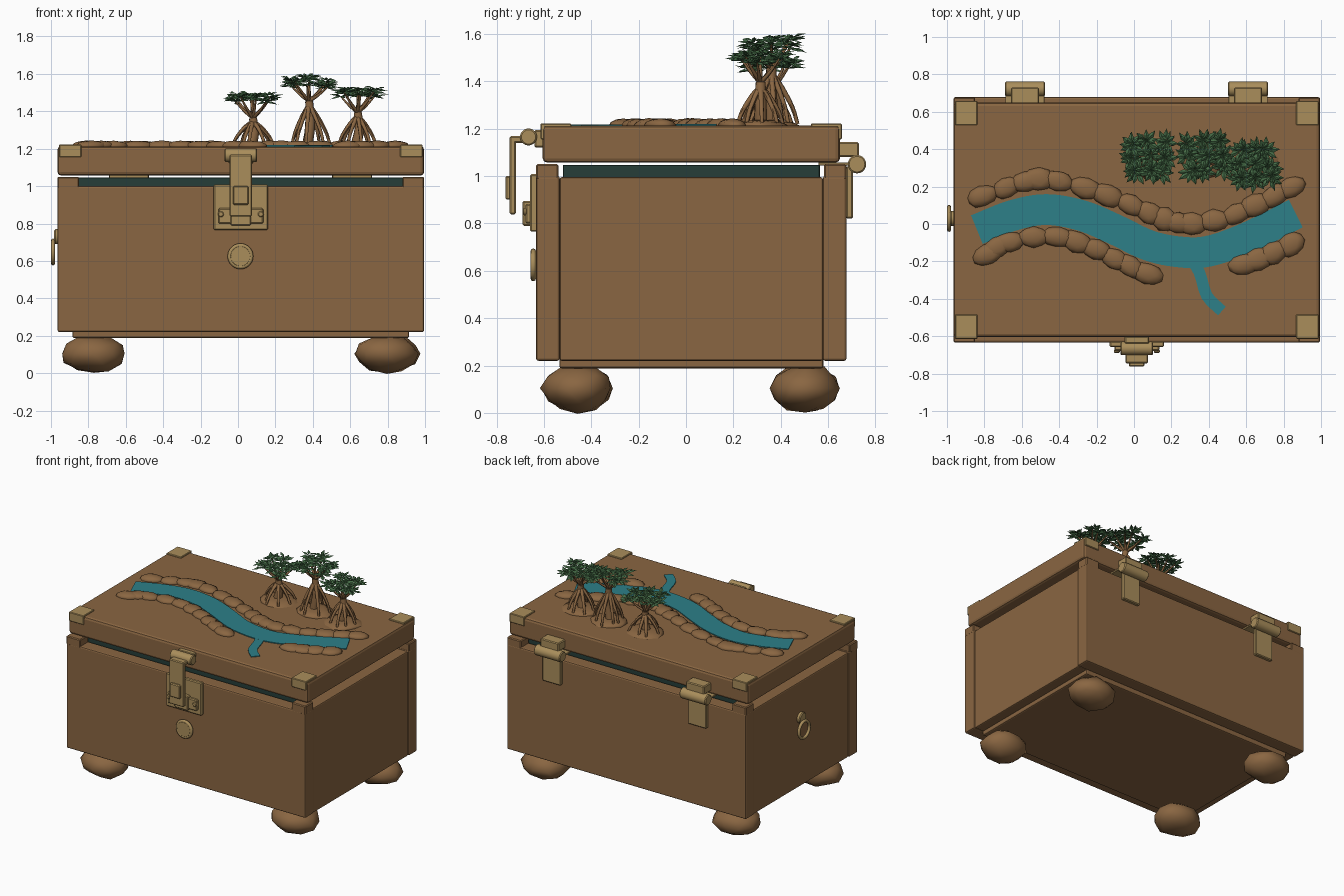
import bpy, bmesh, math, random
from mathutils import Vector, Matrix, noise

if "Cube" in bpy.data.objects:
    bpy.data.objects.remove(bpy.data.objects["Cube"])

random.seed(4)

def material(name, rgb):
    m = bpy.data.materials.new(name)
    m.diffuse_color = (*rgb, 1)
    m.use_nodes = True
    m.node_tree.nodes["Principled BSDF"].inputs["Base Color"].default_value = m.diffuse_color
    return m

WOOD = material("warm wood", (0.254, 0.133, 0.054))
BRASS = material("brass", (0.40, 0.27, 0.105))
WATER = material("teal water", (0.026, 0.215, 0.25))
LINING = material("dark green lining", (0.019, 0.048, 0.040))
LEAF = material("leaf green", (0.060, 0.150, 0.062))

def finish(name, bm, mat, smooth=False):
    me = bpy.data.meshes.new(name)
    bmesh.ops.recalc_face_normals(bm, faces=bm.faces)
    bm.to_mesh(me)
    bm.free()
    me.materials.append(mat)
    ob = bpy.data.objects.new(name, me)
    bpy.context.collection.objects.link(ob)
    if smooth:
        bpy.ops.object.select_all(action='DESELECT')
        ob.select_set(True)
        bpy.context.view_layer.objects.active = ob
        bpy.ops.object.shade_smooth_by_angle(angle=math.radians(smooth))
    return ob

def box(name, x, y, z, mat, bevel=0.006, segments=1):
    """Box from (min, max) ranges on each axis."""
    bm = bmesh.new()
    bmesh.ops.create_cube(bm, size=1)
    for v in bm.verts:
        v.co = Vector(((r[0] + r[1]) / 2 + c * (r[1] - r[0]) for r, c in zip((x, y, z), v.co)))
    if bevel:
        bmesh.ops.bevel(bm, geom=bm.edges[:], offset=bevel, segments=segments,
                        affect='EDGES', profile=0.5)
    return finish(name, bm, mat)

def cylinder(name, center, r, depth, axis, mat, sides=20):
    bm = bmesh.new()
    bmesh.ops.create_cone(bm, cap_ends=True, segments=sides, radius1=r, radius2=r, depth=depth)
    rim = [e for e in bm.edges if len({round(v.co.z, 4) for v in e.verts}) == 1]
    bmesh.ops.bevel(bm, geom=rim, offset=min(0.006, depth / 4), segments=1, affect='EDGES')
    rot = {'X': Matrix.Rotation(math.pi / 2, 4, 'Y'), 'Y': Matrix.Rotation(math.pi / 2, 4, 'X')}[axis]
    bmesh.ops.transform(bm, matrix=Matrix.Translation(center) @ rot, verts=bm.verts)
    return finish(name, bm, mat, 35)

def torus(name, center, R, r, axis, mat, n=28, k=8):
    bm = bmesh.new()
    rings = []
    for i in range(n):
        a = math.tau * i / n
        ring = []
        for j in range(k):
            b = math.tau * j / k
            u, w = (R + r * math.cos(b)) * math.cos(a), (R + r * math.cos(b)) * math.sin(a)
            t = r * math.sin(b)
            co = (t, u, w) if axis == 'X' else (u, t, w)
            ring.append(bm.verts.new(Vector(center) + Vector(co)))
        rings.append(ring)
    for i in range(n):
        for j in range(k):
            a, b = rings[i], rings[(i + 1) % n]
            bm.faces.new((a[j], b[j], b[(j + 1) % k], a[(j + 1) % k]))
    return finish(name, bm, mat, 60)

def rock(name, center, size, angle=0.0, rough=0.12, detail=2):
    bm = bmesh.new()
    bmesh.ops.create_icosphere(bm, subdivisions=detail, radius=1)
    seed = Vector((random.uniform(0, 50), random.uniform(0, 50), 3))
    for v in bm.verts:
        v.co *= 1 + rough * noise.noise(v.co * 1.4 + seed)
    bmesh.ops.transform(bm, verts=bm.verts, matrix=Matrix.Translation(center)
                        @ Matrix.Rotation(angle, 4, 'Z') @ Matrix.Diagonal((*size, 1)))
    return finish(name, bm, WOOD, 60)

def spline(points, steps=6):
    """Catmull-Rom interpolation through points."""
    p = [Vector(q) for q in points]
    p = [2 * p[0] - p[1]] + p + [2 * p[-1] - p[-2]]
    out = []
    for a, b, c, d in zip(p, p[1:], p[2:], p[3:]):
        for i in range(steps):
            t = i / steps
            out.append(0.5 * (2 * b + (c - a) * t + (2 * a - 5 * b + 4 * c - d) * t * t
                              + (3 * b - a - 3 * c + d) * t ** 3))
    return out + [p[-2]]

def tube(bm, points, r0, r1, sides=6):
    pts, rings = spline(points, 3), []
    for i, p in enumerate(pts):
        d = (pts[min(i + 1, len(pts) - 1)] - pts[max(i - 1, 0)]).normalized()
        u = d.cross(Vector((0.3, 1, 0.1))).normalized()
        w = d.cross(u)
        r = r0 + (r1 - r0) * i / (len(pts) - 1)
        rings.append([bm.verts.new(p + r * (u * math.cos(math.tau * k / sides)
                      + w * math.sin(math.tau * k / sides))) for k in range(sides)])
    for a, b in zip(rings, rings[1:]):
        for k in range(sides):
            bm.faces.new((a[k], a[(k + 1) % sides], b[(k + 1) % sides], b[k]))
    bm.faces.new(rings[0])
    bm.faces.new(rings[-1])

def ribbon(name, points, width, z, steps=6):
    pts = spline([(x, y, 0) for x, y in points], steps)
    bm, pairs = bmesh.new(), []
    for i, p in enumerate(pts):
        d = (pts[min(i + 1, len(pts) - 1)] - pts[max(i - 1, 0)]).normalized()
        n = Vector((-d.y, d.x, 0)) * width / 2
        pairs.append([bm.verts.new(p + n + Vector((0, 0, z))), bm.verts.new(p - n + Vector((0, 0, z)))])
    faces = [bm.faces.new((a[0], a[1], b[1], b[0])) for a, b in zip(pairs, pairs[1:])]
    ext = bmesh.ops.extrude_face_region(bm, geom=faces)
    for v in (g for g in ext["geom"] if isinstance(g, bmesh.types.BMVert)):
        v.co.z -= 0.008
    return finish(name, bm, WATER)

# Chest body
box("front_wall", (-0.965, 0.995), (-0.633, -0.533), (0.22, 1.0), WOOD, 0.01, 2)
box("back_wall", (-0.965, 0.995), (0.578, 0.678), (0.22, 1.0), WOOD, 0.01, 2)
for side, x in (("left", (-0.958, -0.86)), ("right", (0.89, 0.988))):
    box(side + "_wall", x, (-0.533, 0.578), (0.22, 0.995), WOOD, 0.008, 2)
box("base", (-0.885, 0.915), (-0.535, 0.58), (0.188, 0.26), WOOD, 0.01, 2)
box("lining", (-0.87, 0.90), (-0.52, 0.565), (0.25, 1.047), LINING, 0.003)

# Rim corner blocks, lid corner caps and stone feet
for sx in (-1, 1):
    for sy in (-1, 1):
        xe, ye = 0.015 + sx * 0.98, 0.022 + sy * 0.655
        box("rim_corner", sorted((xe, xe - sx * 0.115)), sorted((ye, ye - sy * 0.095)),
            (0.985, 1.05), WOOD, 0.006)
        xc, yc = 0.015 + sx * 0.972, 0.022 + sy * 0.636
        xr = sorted((xc, xc - sx * 0.12))
        box("lid_corner_top", xr, sorted((yc, yc - sy * 0.13)), (1.205, 1.222), BRASS, 0.004)
        box("lid_corner_face", xr, sorted((yc, yc - sy * 0.02)), (1.155, 1.222), BRASS, 0.004)
        rock("foot", (0.013 + sx * 0.783, 0.024 + sy * 0.481, 0.104), (0.172, 0.15, 0.102),
             0, 0.16, 2)

# Lid
box("lid", (-0.965, 0.995), (-0.605, 0.65), (1.057, 1.213), WOOD, 0.018, 2)

# Back hinges
for x in (-0.583, 0.61):
    cylinder("hinge_barrel", (x, 0.722, 1.05), 0.039, 0.215, 'X', BRASS)
    box("hinge_top_leaf", (x - 0.075, x + 0.075), (0.64, 0.73), (1.08, 1.143), BRASS)
    box("hinge_bottom_leaf", (x - 0.075, x + 0.075), (0.675, 0.705), (0.82, 1.04), BRASS)
    box("hinge_inner_leaf", (x - 0.105, x + 0.105), (0.56, 0.70), (1.045, 1.058), BRASS, 0.002)

# Front latch
box("latch_plate", (-0.13, 0.16), (-0.658, -0.628), (0.765, 1.008), BRASS)
box("latch_catch", (-0.105, 0.135), (-0.678, -0.65), (0.80, 0.882), BRASS)
box("latch_loop", (-0.04, 0.07), (-0.69, -0.65), (0.79, 0.895), BRASS)
for x in (-0.092, 0.122):
    cylinder("latch_screw", (x + 0.0, -0.68, 0.85), 0.016, 0.018, 'Y', BRASS, 12)
box("latch_mount", (-0.05, 0.08), (-0.64, -0.60), (1.12, 1.195), BRASS)
cylinder("latch_barrel", (0.015, -0.665, 1.165), 0.036, 0.175, 'X', BRASS)
box("latch_arm", (-0.045, 0.075), (-0.745, -0.665), (1.14, 1.168), BRASS)
box("latch_strap", (-0.045, 0.075), (-0.745, -0.718), (0.838, 1.165), BRASS)
box("latch_tab", (-0.028, 0.056), (-0.762, -0.735), (0.9, 1.0), BRASS)

# Round lock and side pull ring
cylinder("lock_disc", (0.013, -0.641, 0.625), 0.058, 0.03, 'Y', BRASS, 28)
torus("lock_rim", (0.013, -0.645, 0.625), 0.057, 0.012, 'Y', BRASS)
cylinder("pull_mount", (-0.965, 0.03, 0.73), 0.04, 0.035, 'X', BRASS)
torus("pull_ring", (-0.989, 0.03, 0.648), 0.061, 0.011, 'X', BRASS)

# River with side stream
ribbon("river", [(-0.84, -0.03), (-0.65, 0.045), (-0.47, 0.077), (-0.28, 0.045), (-0.1, -0.03),
                 (0.08, -0.115), (0.25, -0.15), (0.4, -0.145), (0.6, -0.075), (0.865, 0.055)],
       0.165, 1.219)
ribbon("side_stream", [(0.30, -0.18), (0.35, -0.26), (0.39, -0.385), (0.47, -0.465)], 0.062, 1.2185, 3)

# Bank stones laid along the river
banks = [
    ([(-0.81, 0.15), (-0.6, 0.22), (-0.46, 0.238), (-0.22, 0.18), (0.0, 0.095),
      (0.15, 0.03), (0.28, 0.003), (0.48, 0.03), (0.68, 0.115), (0.84, 0.195)], 17),
    ([(-0.78, -0.16), (-0.68, -0.1), (-0.46, -0.065), (-0.26, -0.11), (-0.09, -0.195), (0.07, -0.265)], 10),
    ([(0.59, -0.215), (0.7, -0.175), (0.84, -0.11)], 4)]
for line, count in banks:
    path = spline([(x, y, 0) for x, y in line], 12)
    for i in range(count):
        k = round(i * (len(path) - 1) / (count - 1))
        d = path[min(k + 1, len(path) - 1)] - path[max(k - 1, 0)]
        rock("bank_stone", (path[k].x, path[k].y, 1.215),
             (random.uniform(0.075, 0.09), random.uniform(0.053, 0.062), 0.028),
             math.atan2(d.y, d.x) + random.uniform(-0.15, 0.15), 0.14)

# Trees with arching roots, branches and leaf rosettes
def rosette(bm, c, radius, count=9):
    start = random.random() * math.tau
    for i in range(count):
        a = start + math.tau * i / count + random.uniform(-0.15, 0.15)
        d = Vector((math.cos(a), math.sin(a), random.uniform(-0.25, 0.3)))
        s = Vector((-d.y, d.x, 0)) * radius * 0.2
        length = radius * random.uniform(0.8, 1.1)
        base, mid, tip = c, c + d * length * 0.55, c + d * length
        p = [bm.verts.new(q) for q in (base, mid + s, tip, mid - s)]
        ridge = bm.verts.new(mid + Vector((0, 0, 0.008)))
        for j in range(4):
            bm.faces.new((p[j], p[(j + 1) % 4], ridge))

for tx, ty, top, rad in ((0.08, 0.36, 1.465, 0.125), (0.38, 0.36, 1.555, 0.125), (0.64, 0.315, 1.495, 0.12)):
    rock("tree_mound", (tx, ty, 1.212), (0.135, 0.12, 0.026), 0, 0.1)
    wood, leaves = bmesh.new(), bmesh.new()
    fork = top - 0.10
    center = Vector((tx, ty, fork))
    tube(wood, [(tx - 0.01, ty, 1.215), (tx + 0.008, ty, (1.215 + fork) / 2), center], 0.03, 0.022, 8)
    for i in range(8):
        a = math.tau * (i + random.uniform(-0.25, 0.25)) / 8
        u = Vector((math.cos(a), math.sin(a), 0))
        reach = random.uniform(0.085, 0.115)
        h = fork - 1.22
        tube(wood, [center - Vector((0, 0, 0.02)), center + u * reach * 0.4 - Vector((0, 0, h * 0.35)),
                    center + u * reach * 0.8 - Vector((0, 0, h * 0.7)),
                    center + u * reach - Vector((0, 0, h))], 0.013, 0.008)
    for i in range(9):
        a = math.tau * i / 8 + random.uniform(-0.2, 0.2)
        r = 0.0 if i == 8 else rad * (0.95 if i % 2 else 0.75)
        end = Vector((tx + math.cos(a) * r, ty + math.sin(a) * r * 0.85,
                      top + random.uniform(-0.025, 0.02) + (0.012 if i == 8 else 0)))
        tube(wood, [center, center.lerp(end, 0.5) + Vector((0, 0, -0.006)), end], 0.011, 0.004)
        rosette(leaves, end, 0.075)
        rosette(leaves, end + Vector((random.uniform(-0.02, 0.02), 0.01, 0.014)), 0.055, 7)
    finish("tree_trunk", wood, WOOD, 60)
    finish("tree_leaves", leaves, LEAF)
